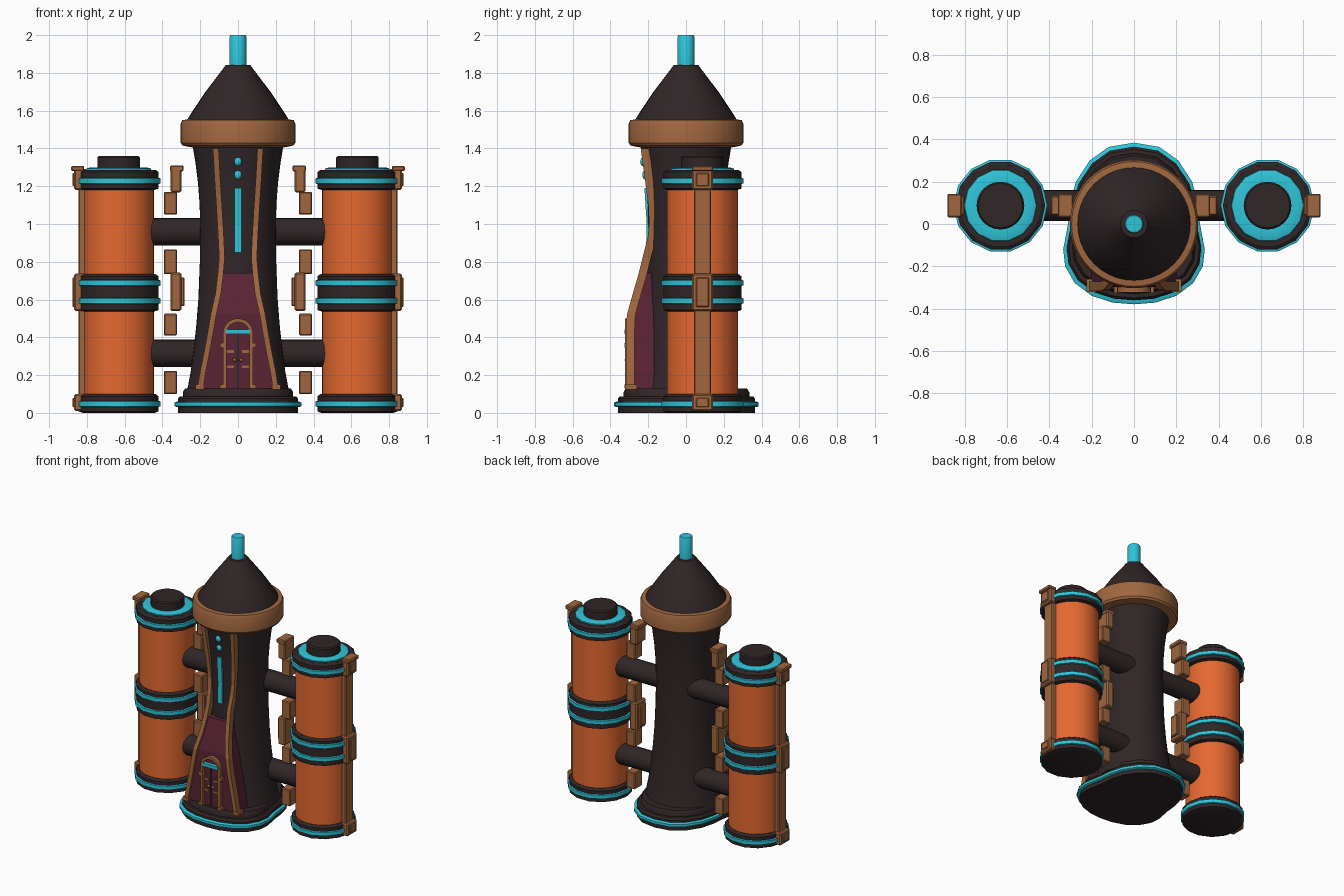
import bpy, bmesh, math
from math import sin, cos, pi, tau

cube = bpy.data.objects.get("Cube")
if cube:
    bpy.data.objects.remove(cube)


def material(name, rgb):
    m = bpy.data.materials.new(name)
    m.use_nodes = True
    m.diffuse_color = (*rgb, 1)
    m.node_tree.nodes["Principled BSDF"].inputs["Base Color"].default_value = (*rgb, 1)
    return m


DARK = material("dark_iron", (0.030, 0.019, 0.020))
ORANGE = material("orange_tank", (0.78, 0.14, 0.030))
CYAN = material("cyan_glow", (0.028, 0.56, 0.70))
BROWN = material("copper_brown", (0.35, 0.135, 0.05))
MAROON = material("maroon", (0.10, 0.017, 0.034))


def finish(bm, name, mat, smooth=True, bevel=0):
    bmesh.ops.recalc_face_normals(bm, faces=bm.faces)
    mesh = bpy.data.meshes.new(name)
    bm.to_mesh(mesh)
    bm.free()
    mesh.materials.append(mat)
    ob = bpy.data.objects.new(name, mesh)
    bpy.context.collection.objects.link(ob)
    if bevel:
        mod = ob.modifiers.new("edge_bevel", "BEVEL")
        mod.width, mod.segments = bevel, 1
    if smooth:
        bpy.ops.object.select_all(action="DESELECT")
        ob.select_set(True)
        bpy.context.view_layer.objects.active = ob
        bpy.ops.object.shade_smooth_by_angle(angle=math.radians(35))
    return ob


def loft(name, rings, mat, smooth=True, bevel=0):
    """Skin a list of equal-length point rings and cap both ends."""
    bm = bmesh.new()
    rows = [[bm.verts.new(p) for p in ring] for ring in rings]
    n = len(rows[0])
    for a, b in zip(rows, rows[1:]):
        for i in range(n):
            j = (i + 1) % n
            bm.faces.new((a[i], a[j], b[j], b[i]))
    bm.faces.new(rows[0])
    bm.faces.new(rows[-1])
    return finish(bm, name, mat, smooth, bevel)


def lathe(name, profile, mat, cx=0, cy=0, segs=40):
    return loft(name, [[(cx + r * cos(tau * i / segs), cy + r * sin(tau * i / segs), z)
                        for i in range(segs)] for r, z in profile], mat)


def box(name, x, y, z, mat, bevel=0):
    ring = lambda h: [(x[0], y[0], h), (x[1], y[0], h), (x[1], y[1], h), (x[0], y[1], h)]
    return loft(name, [ring(z[0]), ring(z[1])], mat, False, bevel)


def span(s, a, b):
    return tuple(sorted((s * a, s * b)))


# Base plinth: rounded at the back, bulging wider under the porch
half = [(0, .385), (.12, .365), (.21, .30), (.275, .2), (.302, .1), (.312, 0), (.335, -.12),
        (.326, -.2), (.28, -.28), (.2, -.34), (.1, -.372), (0, -.38)]
outline = half + [(-x, y) for x, y in half[-2:0:-1]]


def plinth(name, layers, mat):
    loft(name, [[(x * s, y * s, z) for x, y in outline] for s, z in layers], mat)


plinth("base_plinth", [(.95, 0), (.95, .075), (.92, .088)], DARK)
plinth("base_glow_ring", [(.97, .03), (1, .036), (1, .054), (.97, .06)], CYAN)
plinth("base_step", [(.87, .08), (.87, .11), (.84, .128)], DARK)

# Tower, collar, roof and spire
lathe("tower_body", [(.275, .1), (.265, .14), (.25, .22), (.235, .34), (.222, .45), (.21, .6),
                     (.202, .8), (.2, .95), (.203, 1.1), (.212, 1.22), (.226, 1.33),
                     (.243, 1.43)], DARK, segs=48)
lathe("collar", [(.24, 1.405), (.293, 1.415), (.304, 1.43), (.304, 1.53), (.295, 1.55),
                 (.25, 1.556)], BROWN, segs=48)
lathe("roof_cone", [(.268, 1.55), (.265, 1.56), (.172, 1.7), (.077, 1.825), (.065, 1.842)], DARK)
lathe("spire", [(.045, 1.83), (.045, 1.99), (.04, 2)], CYAN, segs=16)

# Porch wall and ribs share one path of (half width, front y, height)
path = [(.2, -.317, .13), (.185, -.317, .22), (.165, -.317, .32), (.145, -.317, .43),
        (.13, -.313, .52), (.105, -.282, .63), (.092, -.25, .74), (.085, -.23, .82),
        (.09, -.203, .93), (.094, -.195, 1.0), (.1, -.2, 1.1), (.108, -.215, 1.22),
        (.118, -.24, 1.4)]
loft("porch_wall", [[(-x, y + .018, z), (x, y + .018, z), (x, -.1, z), (-x, -.1, z)]
                    for x, y, z in path if z < .75], MAROON, False)
for s, side in ((1, "left"), (-1, "right")):
    loft(f"{side}_rib", [[(s * x - .015, y, z), (s * x + .015, y, z),
                          (s * x + .015, y + .045, z), (s * x - .015, y + .045, z)]
                         for x, y, z in path], BROWN, False)
    box(f"{side}_rib_foot", span(s, .18, .225), (-.322, -.26), (.125, .15), BROWN)

# Arched door with frame, leaves, hinges and knobs
arch = [(1, .13), (1, .42)] + [(cos(pi * i / 12), .42 + .08 * sin(pi * i / 12))
                               for i in range(1, 12)] + [(-1, .42), (-1, .13)]


def arch_ring(c, z):
    inner = z if z <= .42 else .42 + (z - .42) * .76
    return [(.08 * c, -.323, z), (.061 * c, -.323, inner),
            (.061 * c, -.29, inner), (.08 * c, -.29, z)]


loft("door_frame", [arch_ring(c, z) for c, z in arch], BROWN, False)
box("door_lintel_light", (-.063, .063), (-.325, -.295), (.418, .442), CYAN)
box("door_split", (-.005, .005), (-.304, -.295), (.13, .418), DARK)
for s, side in ((1, "left"), (-1, "right")):
    box(f"{side}_door_leaf", span(s, .008, .055), (-.306, -.295), (.135, .41), MAROON)
    box(f"{side}_door_capital", span(s, .06, .095), (-.326, -.29), (.345, .37), BROWN)
    box(f"{side}_door_plinth", span(s, .06, .095), (-.326, -.29), (.13, .15), BROWN)
    for k, z in enumerate((.245, .325)):
        box(f"{side}_door_hinge_{k}", span(s, .02, .065), (-.312, -.3), (z - .007, z + .007), BROWN)
    bm = bmesh.new()
    bmesh.ops.create_icosphere(bm, subdivisions=2, radius=.01)
    bmesh.ops.translate(bm, verts=bm.verts, vec=(s * .018, -.315, .28))
    finish(bm, f"{side}_door_knob", BROWN)

# Glowing strip and dots above the porch
loft("front_light_strip", [[(-.018, y, z), (.018, y, z), (.018, y + .03, z), (-.018, y + .03, z)]
                           for y, z in ((-.212, .85), (-.208, 1.0), (-.22, 1.19))], CYAN, False)
for k, (y, z) in enumerate(((-.217, 1.26), (-.228, 1.33))):
    bm = bmesh.new()
    bmesh.ops.create_icosphere(bm, subdivisions=2, radius=.024)
    for v in bm.verts:
        v.co.x, v.co.y = v.co.x * .85, v.co.y * .6
    bmesh.ops.translate(bm, verts=bm.verts, vec=(0, y, z))
    finish(bm, f"front_light_dot_{k}", CYAN)

# Side tanks
TX, TY = .632, .087


def tank(s, side):
    cx = s * TX

    def part(name, profile, mat, segs=14):
        lathe(f"{side}_{name}", profile, mat, cx, TY, segs)

    part("tank_body", [(.187, .05), (.187, 1.25)], ORANGE, 32)
    for name, lo, hi in (("bottom", 0, .1), ("middle", .537, .735), ("top", 1.18, 1.287)):
        part(f"{name}_band", [(.19, lo), (.212, lo + .008), (.212, hi - .012), (.195, hi)], DARK)
    for k, z in enumerate((.048, .593, .688, 1.228)):
        part(f"glow_ring_{k}", [(.2, z - .02), (.222, z - .013), (.222, z + .013),
                                (.2, z + .02)], CYAN)
    part("top_glow_ring", [(.174, 1.28), (.17, 1.293), (.15, 1.3), (.11, 1.297)], CYAN)
    part("tank_cap", [(.113, 1.28), (.113, 1.352), (.105, 1.36)], DARK, 24)

    # Pipes joining tank and tower
    for k, z in enumerate((.315, .958)):
        loft(f"{side}_pipe_{k}", [[(s * x, TY + .073 * cos(tau * i / 24),
                                    z + .073 * sin(tau * i / 24)) for i in range(24)]
                                  for x in (.1, .5)], DARK)

    # Outer strap with clamps at each band
    y, wide = (TY - .045, TY + .045), (TY - .056, TY + .056)
    box(f"{side}_outer_strap", span(s, .8, .845), y, (.02, 1.29), BROWN, .006)
    for k, (lo, hi) in enumerate(((.01, .1), (.54, .737), (1.18, 1.29))):
        box(f"{side}_outer_clamp_{k}", span(s, .81, .868), wide, (lo, hi), BROWN, .008)
        box(f"{side}_clamp_plate_{k}", span(s, .86, .877), (TY - .035, TY + .035),
            (lo + .02, hi - .02), BROWN, .005)
    box(f"{side}_outer_strap_cap", span(s, .815, .883), wide, (1.28, 1.308), BROWN, .006)

    # Inner strap, broken around the pipes
    for k, (lo, hi) in enumerate(((.1, .222), (.41, .525), (.735, .865), (1.05, 1.17))):
        box(f"{side}_inner_strap_{k}", span(s, .322, .393), y, (lo, hi), BROWN, .006)
    for k, (lo, hi) in enumerate(((.54, .742), (1.168, 1.29))):
        box(f"{side}_inner_clamp_{k}", span(s, .3, .358), wide, (lo, hi), BROWN, .008)
    box(f"{side}_inner_clamp_plate", span(s, .284, .305), (TY - .035, TY + .035),
        (.565, .718), BROWN, .005)
    box(f"{side}_inner_strap_cap", span(s, .288, .36), wide, (1.278, 1.31), BROWN, .006)


tank(1, "left")
tank(-1, "right")
